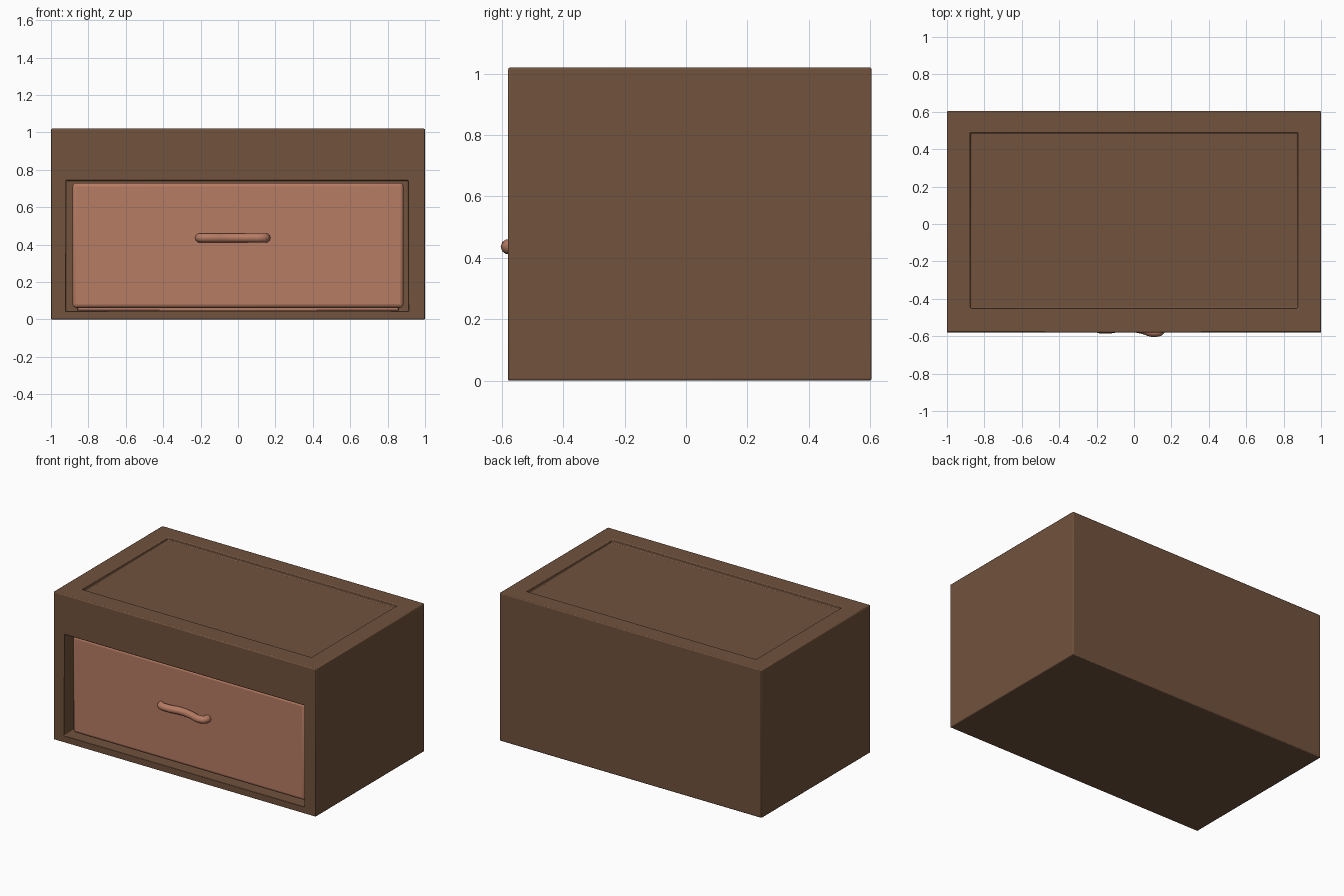
import bpy, bmesh
from mathutils import Vector

if "Cube" in bpy.data.objects:
    bpy.data.objects.remove(bpy.data.objects["Cube"])


def material(name, color):
    m = bpy.data.materials.new(name)
    m.diffuse_color = (*color, 1)
    m.use_nodes = True
    m.node_tree.nodes["Principled BSDF"].inputs["Base Color"].default_value = m.diffuse_color
    return m


dark_wood = material("dark_wood", (0.165, 0.085, 0.047))
light_wood = material("light_wood", (0.47, 0.2, 0.125))


def recess(bm, direction, lo, hi, depth):
    """Inset the outer face pointing along direction to the box lo-hi, then push it in."""
    d = Vector(direction)
    bm.normal_update()
    face = max(bm.faces, key=lambda f: f.calc_center_median().dot(d) if f.normal.dot(d) > 0.9 else -9)
    mid = face.calc_center_median()
    bmesh.ops.inset_individual(bm, faces=[face], thickness=0.01)
    for v in face.verts:
        for i in range(3):
            if abs(d[i]) < 0.5:
                v.co[i] = lo[i] if v.co[i] < mid[i] else hi[i]
    new = bmesh.ops.extrude_discrete_faces(bm, faces=[face])["faces"][0]
    bmesh.ops.translate(bm, verts=new.verts, vec=-d * depth)


def box(name, lo, hi, mat, bevel, segments=2, recesses=()):
    bm = bmesh.new()
    bmesh.ops.create_cube(bm, size=1)
    for v in bm.verts:
        v.co = [lo[i] if v.co[i] < 0 else hi[i] for i in range(3)]
    for r in recesses:
        recess(bm, *r)
    bmesh.ops.recalc_face_normals(bm, faces=bm.faces)
    me = bpy.data.meshes.new(name)
    bm.to_mesh(me)
    bm.free()
    me.materials.append(mat)
    ob = bpy.data.objects.new(name, me)
    bpy.context.collection.objects.link(ob)
    mod = ob.modifiers.new("soft_edges", "BEVEL")
    mod.width, mod.segments, mod.limit_method = bevel, segments, "ANGLE"
    return ob


# Cabinet shell: shallow top panel and deep drawer opening
box("cabinet", (-1, -0.58, 0), (1, 0.605, 1.02), dark_wood, 0.006, 2, [
    ((0, 0, 1), (-0.875, -0.45, 0), (0.875, 0.487, 0), 0.025),
    ((0, -1, 0), (-0.92, 0, 0.045), (0.91, 0, 0.742), 1.1)])

# Drawer: rounded front panel and open tray behind it
box("drawer_front", (-0.885, -0.54, 0.062), (0.885, -0.46, 0.73), light_wood, 0.02, 3)
box("drawer_tray", (-0.86, -0.47, 0.045), (0.86, 0.48, 0.66), light_wood, 0.004, 1, [
    ((0, 0, 1), (-0.82, -0.43, 0), (0.82, 0.44, 0), 0.56)])

# Handle: bent round bar, slightly wavy
path = [(-0.205, -0.52), (-0.2, -0.55), (-0.15, -0.561), (-0.05, -0.549),
        (0.04, -0.561), (0.11, -0.579), (0.144, -0.566), (0.145, -0.52)]
cu = bpy.data.curves.new("drawer_handle", "CURVE")
cu.dimensions = "3D"
cu.bevel_depth, cu.bevel_resolution, cu.use_fill_caps = 0.025, 3, True
sp = cu.splines.new("BEZIER")
sp.bezier_points.add(len(path) - 1)
for p, (x, y) in zip(sp.bezier_points, path):
    p.co = (x, y, 0.436)
    p.handle_left_type = p.handle_right_type = "AUTO"
sp.resolution_u = 5
cu.materials.append(light_wood)
handle = bpy.data.objects.new("drawer_handle", cu)
bpy.context.collection.objects.link(handle)

# Smooth the rounded edges only
for ob in bpy.context.collection.objects:
    ob.select_set(ob.type == "MESH")
    if ob.type == "MESH":
        bpy.context.view_layer.objects.active = ob
bpy.ops.object.shade_smooth_by_angle()
